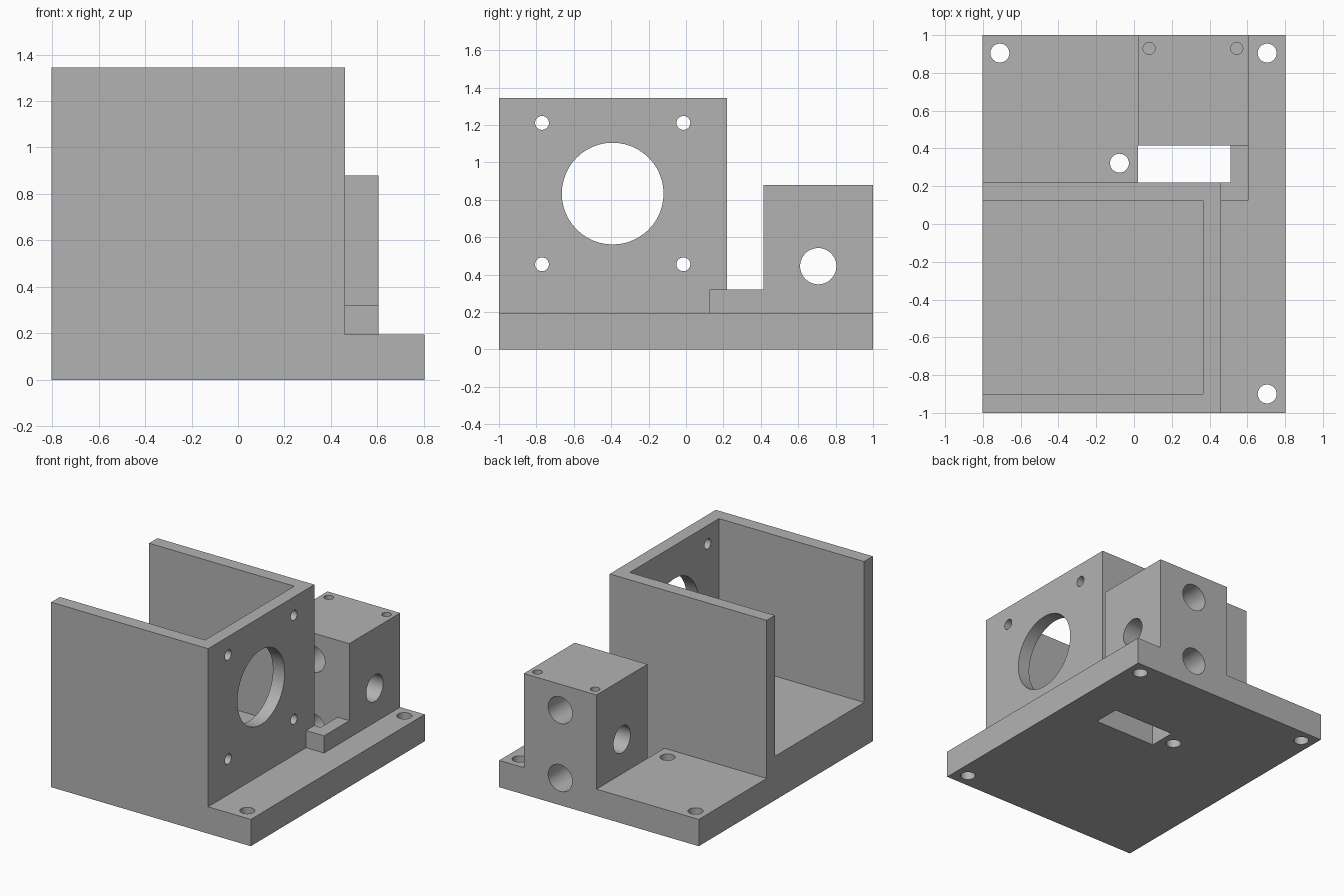
import bpy
import bmesh
from math import pi, radians
from mathutils import Matrix, Vector

cube = bpy.data.objects.get("Cube")
if cube:
    bpy.data.objects.remove(cube, do_unlink=True)

grey = bpy.data.materials.new("plain_grey")
grey.use_nodes = True
colour = (0.45, 0.45, 0.45, 1)
grey.diffuse_color = colour
grey.node_tree.nodes["Principled BSDF"].inputs["Base Color"].default_value = colour


def finish(name, bm):
    mesh = bpy.data.meshes.new(name)
    bm.to_mesh(mesh)
    bm.free()
    mesh.materials.append(grey)
    obj = bpy.data.objects.new(name, mesh)
    bpy.context.collection.objects.link(obj)
    return obj


def box(name, x, y, z):
    """Box from (low, high) limits on each axis."""
    bm = bmesh.new()
    size = Vector(b - a for a, b in (x, y, z))
    mid = Vector((a + b) / 2 for a, b in (x, y, z))
    bmesh.ops.create_cube(bm, size=1, matrix=Matrix.Translation(mid) @ Matrix.Diagonal(size).to_4x4())
    return finish(name, bm)


def drill(name, axis, centre, radius, length):
    """Cylinder cutter along the given axis."""
    turn = {"x": Matrix.Rotation(pi / 2, 4, "Y"),
            "y": Matrix.Rotation(pi / 2, 4, "X"),
            "z": Matrix.Identity(4)}[axis]
    bm = bmesh.new()
    bmesh.ops.create_cone(bm, cap_ends=True, segments=48, radius1=radius, radius2=radius,
                          depth=length, matrix=Matrix.Translation(centre) @ turn)
    obj = finish(name, bm)
    obj.hide_render = True
    return obj


def combine(body, tool, operation):
    """Apply a boolean and discard the tool."""
    mod = body.modifiers.new(operation.lower(), "BOOLEAN")
    mod.operation = operation
    mod.solver = "EXACT"
    mod.object = tool
    bpy.context.view_layer.objects.active = body
    bpy.ops.object.modifier_apply(modifier=mod.name)
    bpy.data.objects.remove(tool, do_unlink=True)


# Main dimensions
plate_top, ledge_top = 0.195, 0.32
wall_x, wall_y = 0.46, 0.22
slot_x, slot_y = (0.02, 0.51), (wall_y, 0.415)
block_right = 0.605

# Solid parts: plate, housing, bearing block, ledge beside the slot
body = box("motor_mount", (-0.803, 0.803), (-1, 1), (0, plate_top))
combine(body, box("motor_housing", (-0.803, wall_x), (-1, wall_y), (0, 1.345)), "UNION")
combine(body, box("bearing_block", (slot_x[0], block_right), (slot_y[1], 1), (0, 0.88)), "UNION")
combine(body, box("ledge", (0.4, block_right), (0.125, 0.5), (0.1, ledge_top)), "UNION")

# Motor bay, open above and at one end, and the slot through the plate
combine(body, box("bay", (-1, 0.365), (-0.9, 0.125), (ledge_top, 2)), "DIFFERENCE")
combine(body, box("slot", slot_x, slot_y, (-0.1, 0.5)), "DIFFERENCE")

# Motor opening with its four screw holes
motor_y, motor_z, screw = -0.392, 0.833, 0.378
cutters = [drill("motor_opening", "x", (wall_x, motor_y, motor_z), 0.272, 0.4)]
for sy in (-1, 1):
    for sz in (-1, 1):
        at = (wall_x, motor_y + sy * screw, motor_z + sz * screw)
        cutters.append(drill("motor_screw", "x", at, 0.037, 0.4))

# Plate mounting holes
for x, y in ((-0.71, 0.905), (0.705, 0.905), (0.705, -0.9), (-0.077, 0.322)):
    cutters.append(drill("plate_hole", "z", (x, y, 0.1), 0.05, 0.4))

# Bearing block: cross bore, two rod bores, two blind screw holes
bore_z, block_x = 0.445, 0.312
cutters.append(drill("cross_bore", "x", (block_x, 0.707, bore_z), 0.097, 0.8))
for side in (-1, 1):
    cutters.append(drill("rod_bore", "y", (block_x, 0.705, bore_z + side * 0.247), 0.097, 0.8))
    cutters.append(drill("block_screw", "z", (block_x + side * 0.232, 0.93, 0.88), 0.032, 0.5))

for cutter in cutters:
    combine(body, cutter, "DIFFERENCE")

# Smooth bores, sharp edges
bpy.ops.object.select_all(action="DESELECT")
body.select_set(True)
bpy.context.view_layer.objects.active = body
bpy.ops.object.shade_smooth_by_angle(angle=radians(30))
